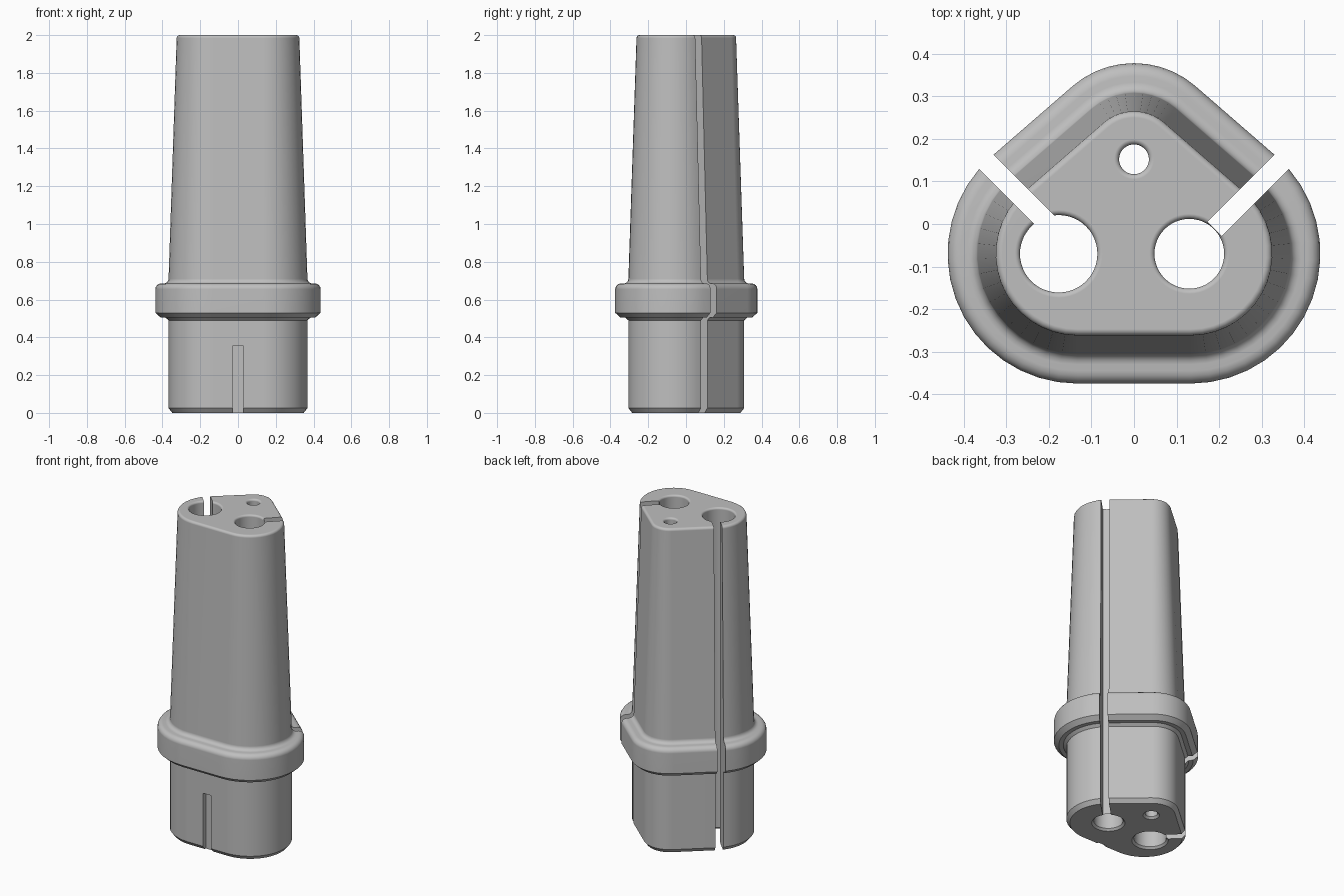
import bpy, bmesh
from math import sin, cos, pi, radians
from mathutils import Matrix

if "Cube" in bpy.data.objects:
    bpy.data.objects.remove(bpy.data.objects["Cube"])

grey = bpy.data.materials.new("plain grey")
grey.use_nodes = True
colour = (0.52, 0.52, 0.52, 1)
grey.diffuse_color = colour
grey.node_tree.nodes["Principled BSDF"].inputs["Base Color"].default_value = colour


def make_object(name, bm):
    bmesh.ops.recalc_face_normals(bm, faces=bm.faces[:])
    mesh = bpy.data.meshes.new(name)
    bm.to_mesh(mesh)
    bm.free()
    mesh.materials.append(grey)
    obj = bpy.data.objects.new(name, mesh)
    bpy.context.collection.objects.link(obj)
    return obj


def loft(name, arcs, levels):
    """Stack an outline of arcs (x, y, radius, start, end, steps) at (offset, z) levels."""
    bm = bmesh.new()
    rings = []
    for offset, z in levels:
        ring = []
        for x, y, r, start, end, steps in arcs:
            for i in range(steps + 1):
                a = radians(start + (end - start) * i / steps)
                ring.append(bm.verts.new((x + (r + offset) * cos(a), y + (r + offset) * sin(a), z)))
        rings.append(ring)
    n = len(rings[0])
    for low, high in zip(rings, rings[1:]):
        for i in range(n):
            j = (i + 1) % n
            bm.faces.new((low[i], low[j], high[j], high[i]))
    bm.faces.new(rings[0][::-1])
    bm.faces.new(rings[-1])
    return make_object(name, bm)


def fillet(offset, z, r, start, end, steps=4):
    """Points of a rounded edge around the centre (offset, z)."""
    angles = [start + (end - start) * i / steps for i in range(steps + 1)]
    return [(offset + r * cos(radians(a)), z + r * sin(radians(a))) for a in angles]


def box(name, size, place, turn=0):
    bm = bmesh.new()
    bmesh.ops.create_cube(bm, size=1)
    matrix = Matrix.Translation(place) @ Matrix.Rotation(turn, 4, "Z") @ Matrix.Diagonal((*size, 1))
    bmesh.ops.transform(bm, matrix=matrix, verts=bm.verts[:])
    return make_object(name, bm)


# Tapered plug with a collar, on a rounded triangular outline
outline = [(0.133, -0.07, 0.305, -90, 49.5, 16),
           (0, 0.158, 0.22, 49.5, 130.5, 10),
           (-0.133, -0.07, 0.305, 130.5, 270, 16)]
levels = [(-0.09, 0), (-0.07, 0.025), (-0.07, 0.49), (-0.053, 0.505), (-0.028, 0.505), (0, 0.53)]
levels += fillet(-0.03, 0.655, 0.03, 0, 90)
levels += fillet(-0.045, 0.71, 0.025, 270, 180)
levels += fillet(-0.128, 1.985, 0.015, 0, 90)
body = loft("plug_body", outline, levels)

# Through holes with softened rims
cutters = []
rim = [(0.012, -0.02), (0.012, 0), (0, 0.012)]
rim += fillet(0.012, 1.988, 0.012, 180, 90)
rim += [(0.012, 2.02)]
for name, x, y, r in (("right_hole", -0.177, -0.07, 0.091),
                      ("left_hole", 0.13, -0.07, 0.082),
                      ("small_hole", 0, 0.152, 0.035)):
    cutters.append(loft(name, [(x, y, r, 0, 352.5, 47)], rim))

# Diagonal slots from the large holes out through the wall
for side, name in ((1, "left_slot"), (-1, "right_slot")):
    cutters.append(box(name, (0.36, 0.047, 2.2), (side * 0.317, 0.116, 1), side * pi / 4))

# Short keyway in the lower front
cutters.append(box("front_keyway", (0.058, 0.06, 0.4), (0, -0.305, 0.155)))

bpy.context.view_layer.objects.active = body
for cutter in cutters:
    cutter.hide_render = True
    cut = body.modifiers.new(cutter.name, "BOOLEAN")
    cut.operation = "DIFFERENCE"
    cut.solver = "EXACT"
    cut.object = cutter
    bpy.ops.object.modifier_apply(modifier=cut.name)
    bpy.data.objects.remove(cutter)

# Smooth curved walls, crisp cut edges
bpy.ops.object.select_all(action="DESELECT")
body.select_set(True)
bpy.ops.object.shade_smooth_by_angle(angle=radians(32))
weighted = body.modifiers.new("even_shading", "WEIGHTED_NORMAL")
weighted.keep_sharp = True
